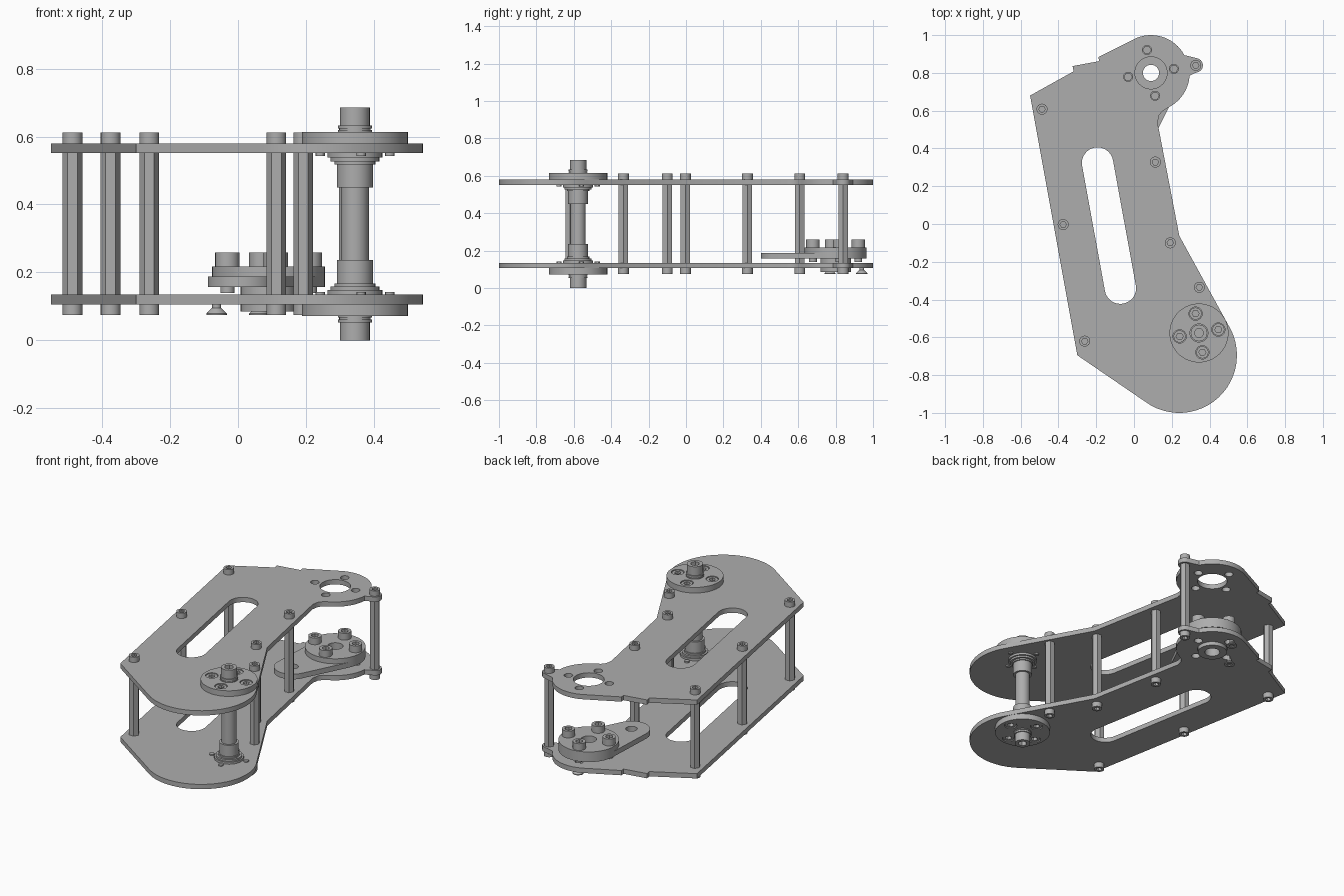
import bpy, bmesh
from math import cos, sin, pi, radians
from mathutils import Matrix

cube = bpy.data.objects.get("Cube")
if cube:
    bpy.data.objects.remove(cube)

steel = bpy.data.materials.new("plain grey metal")
steel.use_nodes = True
GREY = (0.42, 0.42, 0.42, 1)
steel.diffuse_color = GREY
steel.node_tree.nodes["Principled BSDF"].inputs["Base Color"].default_value = GREY

MID = 0.343                      # height of the mirror plane between the two plates
PIVOT = (0.09, 0.80)             # joint at the back
AXLE = (0.344, -0.577)           # shaft at the front
TURN = radians(10)


def arc(c, r, a0, a1, n=16):
    """Points on an arc, angles in degrees."""
    return [(c[0] + r * cos(radians(a0 + (a1 - a0) * i / n)),
             c[1] + r * sin(radians(a0 + (a1 - a0) * i / n))) for i in range(n + 1)]


def ring(c, r, n=32):
    return arc(c, r, 0, 360, n)[:-1]


def around(c, r):
    """Four positions on a bolt circle."""
    return [(c[0] + r * cos(TURN + k * pi / 2), c[1] + r * sin(TURN + k * pi / 2)) for k in range(4)]


def finish(name, mesh):
    mesh.materials.clear()
    mesh.materials.append(steel)
    ob = bpy.data.objects.new(name, mesh)
    bpy.context.collection.objects.link(ob)
    bpy.ops.object.select_all(action='DESELECT')
    ob.select_set(True)
    bpy.context.view_layer.objects.active = ob
    bpy.ops.object.shade_smooth_by_angle(angle=radians(30))
    return ob


def slab(name, outline, holes, z0, z1):
    """Flat part: filled outline with holes, extruded between two heights."""
    z0, z1 = sorted((z0, z1))
    cu = bpy.data.curves.new(name, 'CURVE')
    cu.dimensions, cu.fill_mode, cu.extrude = '2D', 'BOTH', (z1 - z0) / 2
    for pts in [outline] + holes:
        sp = cu.splines.new('POLY')
        sp.points.add(len(pts) - 1)
        for p, (x, y) in zip(sp.points, pts):
            p.co = (x, y, 0, 1)
        sp.use_cyclic_u = True
    tmp = bpy.data.objects.new(name, cu)
    bpy.context.collection.objects.link(tmp)
    bpy.context.view_layer.update()
    mesh = bpy.data.meshes.new_from_object(tmp.evaluated_get(bpy.context.evaluated_depsgraph_get()))
    bpy.data.objects.remove(tmp)
    mesh.transform(Matrix.Translation((0, 0, (z0 + z1) / 2)))
    bm = bmesh.new()
    bm.from_mesh(mesh)
    bmesh.ops.remove_doubles(bm, verts=bm.verts, dist=0.00005)
    bmesh.ops.recalc_face_normals(bm, faces=bm.faces)
    bm.to_mesh(mesh)
    bm.free()
    return finish(name, mesh)


def lathe(name, c, profile, closed=False, n=40):
    """Turned part: (radius, z) profile spun around a vertical axis."""
    bm = bmesh.new()
    vs = [bm.verts.new((r, 0, z)) for r, z in profile]
    es = [bm.edges.new(p) for p in zip(vs, vs[1:] + vs[:1] if closed else vs[1:])]
    bmesh.ops.spin(bm, geom=vs + es, cent=(0, 0, 0), axis=(0, 0, 1), angle=2 * pi, steps=n)
    bmesh.ops.remove_doubles(bm, verts=bm.verts, dist=0.00005)
    bmesh.ops.recalc_face_normals(bm, faces=bm.faces)
    bmesh.ops.translate(bm, verts=bm.verts, vec=(*c, 0))
    mesh = bpy.data.meshes.new(name)
    bm.to_mesh(mesh)
    bm.free()
    return finish(name, mesh)


def socket_head(name, c, z0, z1, r):
    """Cap screw head with a hex socket that opens at z1."""
    floor = z0 + (z1 - z0) * 0.4
    slab(name + "_base", ring(c, r, 24), [], z0, floor)
    slab(name, ring(c, r, 24), [ring(c, r * 0.58, 6)], floor, z1)


# Side plate outline: back head, ear, waist, round front end, straight left edge
EAR = (0.327, 0.84)
FRONT = (0.24, -0.695)
outline = ([(-0.55, 0.68), (-0.32, 0.808), (-0.325, 0.836), (-0.185, 0.862), (-0.188, 0.884)]
           + arc(PIVOT, 0.2, 116, 28) + arc(EAR, 0.038, 80, -85, 10)
           + arc(PIVOT, 0.205, -4, -62, 10)
           + [(0.15, 0.597), (0.132, 0.575), (0.125, 0.535), (0.24, -0.063)]
           + arc(FRONT, 0.305, 32, -126, 24) + [(-0.30, -0.695)])
slot = arc((-0.193, 0.323), 0.083, 10, 190) + arc((-0.072, -0.34), 0.083, 190, 370)
plate_holes = [slot, ring(PIVOT, 0.085)] + [ring(p, 0.024, 20) for p in around(PIVOT, 0.123)]

posts = [(-0.487, 0.608), EAR, (0.113, 0.328), (-0.375, -0.003),
         (0.192, -0.1), (0.346, -0.335), (-0.261, -0.62)]

for label, s in (("upper", 1), ("lower", -1)):
    def h(d):
        return MID + s * d
    slab(label + "_plate", outline, plate_holes, h(0.208), h(0.237))
    for p in posts:
        socket_head(label + "_post_screw", p, h(0.237), h(0.269), 0.029)

    # Round flange on the shaft with four countersunk screws
    screws = around(AXLE, 0.104)
    slab(label + "_flange", ring(AXLE, 0.156, 56), [ring(p, 0.035, 24) for p in screws],
         h(0.237), h(0.271))
    for p in screws:
        socket_head(label + "_flange_screw", p, h(0.237), h(0.267), 0.032)
        slab(label + "_flange_screw_tip", ring(p, 0.014, 12), [], h(0.2), h(0.21))
    socket_head(label + "_shaft_cap", AXLE, h(0.288), h(0.343), 0.044)

# Hexagonal standoffs
for p in posts:
    slab("standoff", ring(p, 0.029, 6), [], MID - 0.208, MID + 0.208)

# Stepped shaft, symmetric about the middle
half = [(0.041, 0.107), (0.053, 0.107), (0.053, 0.175), (0.060, 0.175), (0.060, 0.184),
        (0.072, 0.184), (0.072, 0.195), (0.081, 0.195), (0.081, 0.208), (0.05, 0.208),
        (0.05, 0.276), (0.046, 0.276), (0.046, 0.281), (0.05, 0.281), (0.05, 0.29), (0, 0.29)]
lathe("shaft", AXLE, [(r, MID - d) for r, d in reversed(half)] + [(r, MID + d) for r, d in half])

# Pivot hub through the lower plate
lathe("pivot_hub", PIVOT, [(0.043, 0.085), (0.082, 0.085), (0.082, 0.157), (0.043, 0.157)], True)

# Teardrop arm and round hub disc above it
TIP = (0.013, 0.502)
bolts = around(PIVOT, 0.123)
arm = arc(PIVOT, 0.166, -27, 179, 32) + arc(TIP, 0.102, 179, 333, 24)
slab("pivot_arm", arm, [ring(PIVOT, 0.043), ring(TIP, 0.032, 24)], 0.157, 0.188)
slab("pivot_disc", ring(PIVOT, 0.166, 56), [ring(PIVOT, 0.043)], 0.188, 0.218)
for p in bolts:
    socket_head("pivot_bolt", p, 0.218, 0.259, 0.036)
    slab("pivot_bolt_tip", ring(p, 0.021, 20), [], 0.139, 0.157)

# Countersunk screws hanging under the pivot
for p in ((0.063, 0.94), (-0.063, 0.77)):
    lathe("countersunk_screw", p, [(0, 0.08), (0.014, 0.08), (0.014, 0.074), (0.03, 0.074),
                                   (0.03, 0.079), (0.013, 0.096), (0.013, 0.135), (0, 0.135)], n=20)
